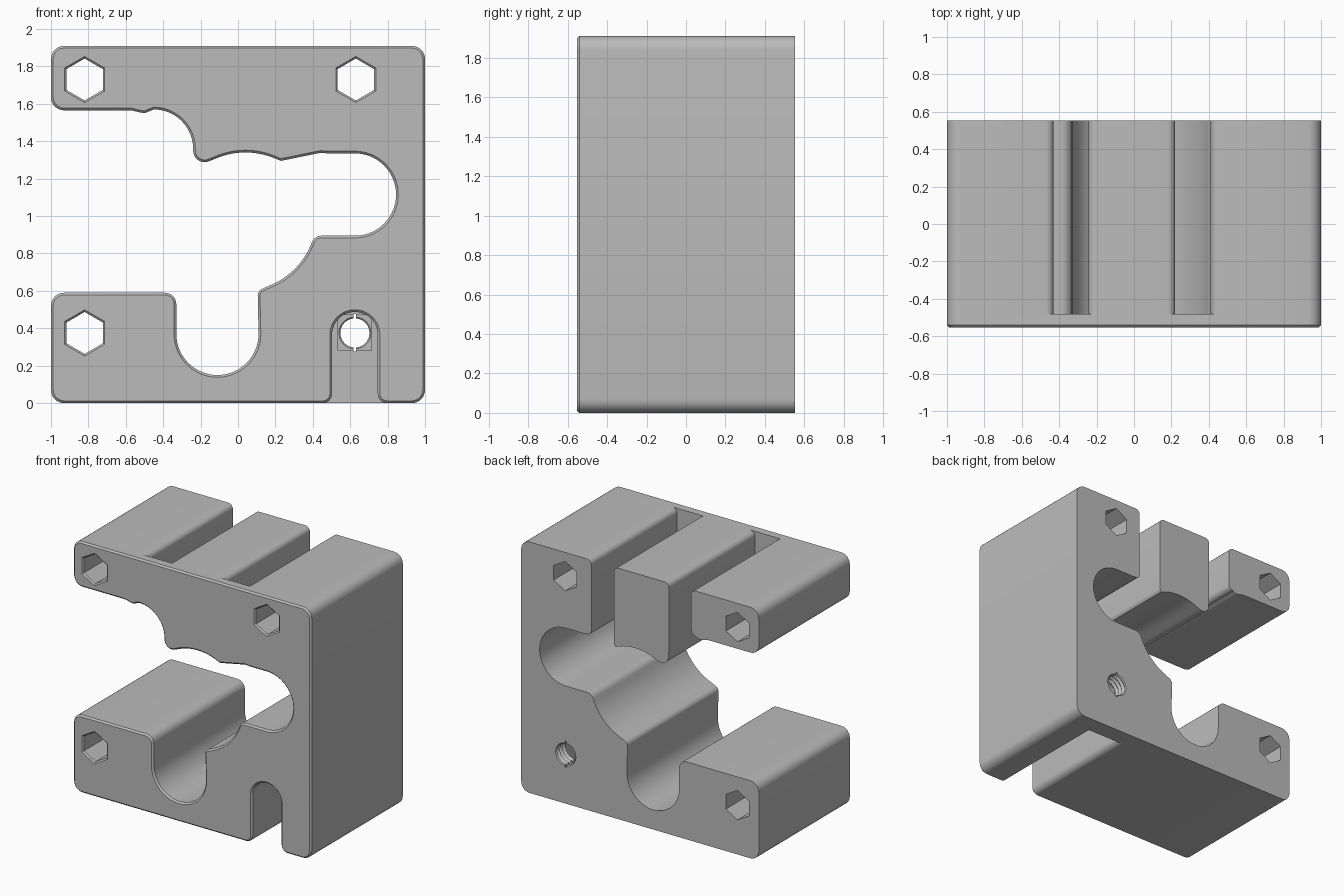
import bpy, bmesh
from math import cos, sin, radians, pi
from mathutils import Vector

default = bpy.data.objects.get("Cube")
if default:
    bpy.data.objects.remove(default, do_unlink=True)

GREY = (0.5, 0.5, 0.5, 1)
mat = bpy.data.materials.new("plain grey")
mat.use_nodes = True
mat.diffuse_color = GREY
mat.node_tree.nodes["Principled BSDF"].inputs["Base Color"].default_value = GREY

HALF = 0.553    # half depth
TOP = 1.91
CHAMFER = 0.012


def arc(cx, cz, r, a0, a1, n=16):
    angles = [radians(a0 + (a1 - a0) * i / n) for i in range(n + 1)]
    return [(cx + r * cos(a), cz + r * sin(a)) for a in angles]


def rounded(points, n=7):
    """Turn (x, z, radius) corners into fillets; keep plain (x, z) points."""
    out = []
    for i, p in enumerate(points):
        c = Vector(p[:2])
        if len(p) == 2:
            out.append(c)
            continue
        a = (Vector(points[i - 1][:2]) - c).normalized()
        b = (Vector(points[(i + 1) % len(points)][:2]) - c).normalized()
        half = a.angle(b) / 2
        mid = c + (a + b).normalized() * p[2] / sin(half)
        start, end = -b, -a
        foot = c + a * (p[2] * cos(half) / sin(half))
        u = (foot - mid).normalized()
        v = (c + b * (p[2] * cos(half) / sin(half)) - mid).normalized()
        sweep = u.angle_signed(v)
        for k in range(n + 1):
            t = -sweep * k / n
            out.append(mid + p[2] * Vector((u.x * cos(t) - u.y * sin(t),
                                            u.x * sin(t) + u.y * cos(t))))
    return out


def offset(loop, d):
    """Move a counter-clockwise outline outwards by d."""
    loop = [Vector(p) for p in loop]
    out = []
    for i, p in enumerate(loop):
        e0 = (p - loop[i - 1]).normalized()
        e1 = (loop[(i + 1) % len(loop)] - p).normalized()
        n0, n1 = Vector((e0.y, -e0.x)), Vector((e1.y, -e1.x))
        out.append(p + (n0 + n1) * d / max(1 + n0.dot(n1), 0.3))
    return out


def prism(name, outline, sections):
    """Loft a front outline along y through (y, offset) sections."""
    bm = bmesh.new()
    rings = [[bm.verts.new((p.x, y, p.y)) for p in offset(outline, d)]
             for y, d in sections]
    n = len(outline)
    for r0, r1 in zip(rings, rings[1:]):
        for i in range(n):
            bm.faces.new((r0[i], r0[(i + 1) % n], r1[(i + 1) % n], r1[i]))
    bm.faces.new(rings[0])
    bm.faces.new(rings[-1])
    bmesh.ops.recalc_face_normals(bm, faces=bm.faces)
    mesh = bpy.data.meshes.new(name)
    bm.to_mesh(mesh)
    bm.free()
    mesh.materials.append(mat)
    obj = bpy.data.objects.new(name, mesh)
    bpy.context.collection.objects.link(obj)
    return obj


# Main block with the stepped, rounded opening
corner = 0.07
outline = rounded(
    [(-1, 0, corner), (1, 0, corner), (1, TOP, corner), (-1, TOP, corner),
     (-1, 1.565, corner), (-0.57, 1.565), (-0.53, 1.555), (-0.5, 1.55), (-0.475, 1.56)]
    + arc(-0.45, 1.36, 0.21, 90, 0)
    + arc(-0.178, 1.35, 0.062, 180, 295, 10)
    + arc(0.04, 0.94, 0.4, 112, 66)
    + [(0.23, 1.295), (0.44, 1.338), (0.48, 1.335)]
    + arc(0.625, 1.115, 0.22, 90, -90, 28)
    + [(0.41, 0.895, 0.055)]
    + arc(0.02, 1.0, 0.4, -22, -69)
    + [(0.105, 0.6, 0.04)]
    + arc(-0.11, 0.37, 0.22, 0, -180, 28)
    + [(-0.33, 0.59, 0.06), (-1, 0.59, corner)])
block = prism("clamp_block", outline,
              [(-HALF, -CHAMFER), (-HALF + CHAMFER, 0), (HALF, 0)])

cutters = []
THROUGH = [(-HALF - 0.01, 0.02), (-HALF + 0.01, 0), (HALF + 0.01, 0)]

# Hexagonal through holes
for x, z in ((-0.82, 1.73), (0.63, 1.73), (-0.82, 0.375)):
    cutters.append(prism("hex_hole_cutter", arc(x, z, 0.112, 90, 390, 5), THROUGH))


# Two slots in the upper arm, open at the back, flared at the top and bottom
def slot(x0, x1, low0, low1):
    f = 0.04
    loop = rounded([(x0 - f, low0 - 0.08), (x1 + f, low1 - 0.08)]
                   + arc(x1 + f, low1, f, 270, 180, 7)
                   + arc(x1 + f, TOP - f, f, 180, 90, 7)
                   + [(x1 + f, TOP + 0.1), (x0 - f, TOP + 0.1)]
                   + arc(x0 - f, TOP - f, f, 90, 0, 7)
                   + arc(x0 - f, low0, f, 0, -90, 7))
    return prism("arm_slot_cutter", loop, [(-0.48, 0), (HALF + 0.1, 0)])


cutters += [slot(-0.43, -0.245, 1.605, 1.3), slot(0.22, 0.41, 1.335, 1.375)]

# Round-topped pocket in the front, flared where it leaves the bottom
PX, PZ, PR, POCKET_END = 0.625, 0.365, 0.122, 0.42
flare = 0.05
pocket = ([(PX - PR - flare, -0.1), (PX + PR + flare, -0.1)]
          + arc(PX + PR + flare, flare, flare, 270, 180, 7)
          + arc(PX, PZ, PR, 0, 180, 24)
          + arc(PX - PR - flare, flare, flare, 0, -90, 7))
cutters.append(prism("pocket_cutter", pocket,
                     [(-HALF - 0.01, 0.022), (-HALF + CHAMFER, 0), (POCKET_END, 0)]))


def box(x, z, hx, hz, y0, y1):
    loop = [(x - hx, z - hz), (x + hx, z - hz), (x + hx, z + hz), (x - hx, z + hz)]
    return prism("relief_cutter", loop, [(y0, 0), (y1, 0)])


# Shallow step behind the pocket, and a threaded hole with a narrow key slit
cutters.append(box(PX, 0.375, 0.09, 0.095, POCKET_END - 0.02, POCKET_END + 0.015))
y, pitch, thread = POCKET_END - 0.011, 0.034, []
while y < HALF + 0.03:
    thread += [(y, 0), (y + pitch / 2, 0.016)]
    y += pitch
cutters.append(prism("thread_cutter", arc(PX, 0.375, 0.078, 0, 345, 23), thread))
cutters.append(box(PX, 0.375, 0.007, 0.1, POCKET_END - 0.007, HALF + 0.05))

# Apply the cuts, then remove the cutters
bpy.context.view_layer.objects.active = block
block.select_set(True)
for cutter in cutters:
    mod = block.modifiers.new("cut", "BOOLEAN")
    mod.operation = "DIFFERENCE"
    mod.solver = "EXACT"
    mod.object = cutter
    cutter.hide_render = True
    bpy.ops.object.modifier_apply(modifier=mod.name)
    bpy.data.objects.remove(cutter, do_unlink=True)

bpy.ops.object.select_all(action="DESELECT")
block.select_set(True)
bpy.ops.object.shade_smooth_by_angle(angle=radians(25))
